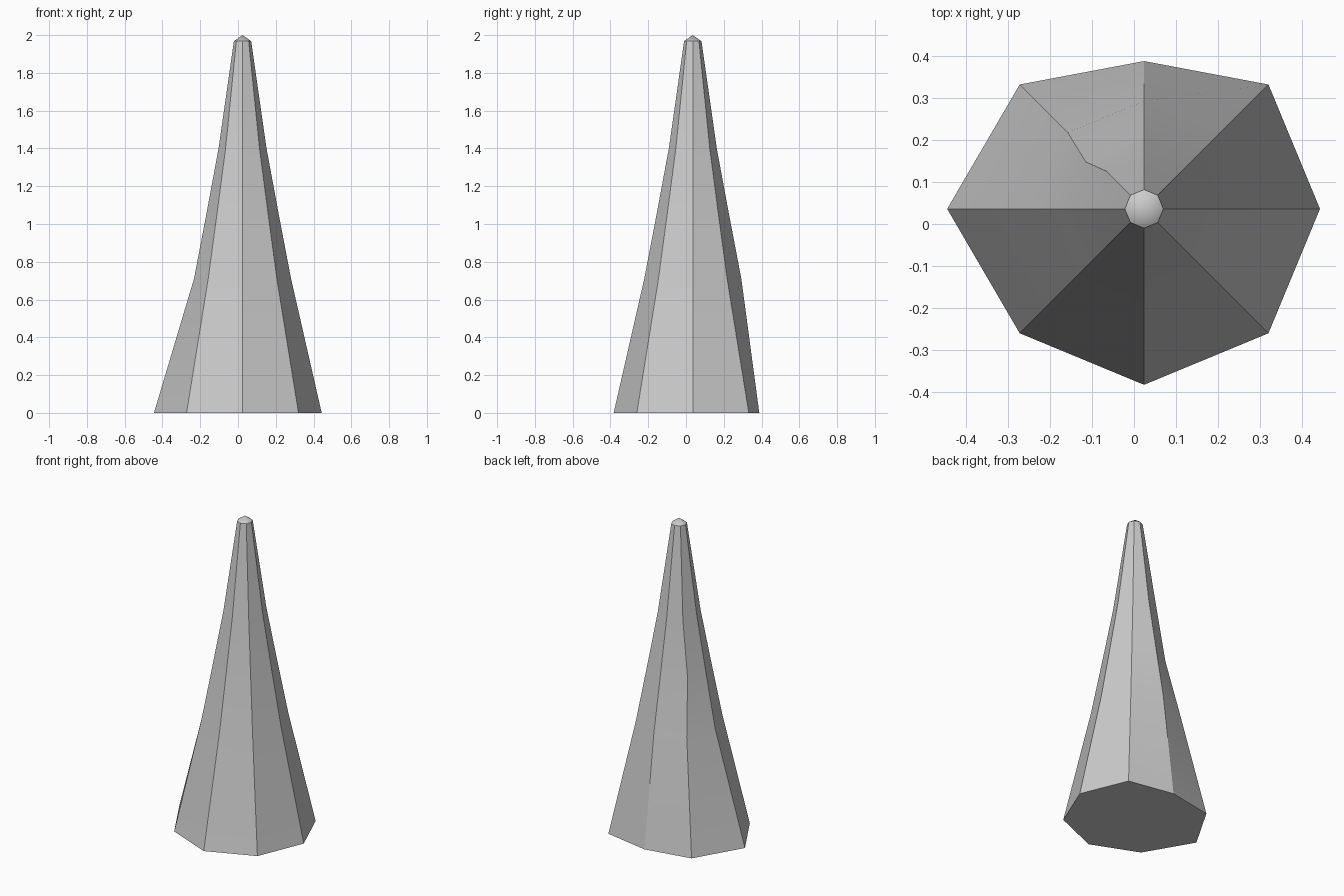
import bpy, bmesh, math

if "Cube" in bpy.data.objects:
    bpy.data.objects.remove(bpy.data.objects["Cube"])

CX, CY, SIDES = 0.024, 0.036, 8
# (height, radius) of each ring from the base to the tip
PROFILE = [(0, 0.419), (0.71, 0.257), (1.05, 0.192), (1.4, 0.127), (1.968, 0.046)]
# (ring, side): small irregularities in the hewn surface
NUDGE = {(0, 4): (-0.05, 0), (0, 2): (0, -0.067), (2, 3): (-0.003, -0.024)}

bm = bmesh.new()
rings = []
for i, (z, r) in enumerate(PROFILE):
    ring = []
    for s in range(SIDES):
        a = math.tau * s / SIDES
        dx, dy = NUDGE.get((i, s), (0, 0))
        ring.append(bm.verts.new((CX + r * math.cos(a) + dx, CY + r * math.sin(a) + dy, z)))
    rings.append(ring)

# Tapering sides
for lo, hi in zip(rings, rings[1:]):
    for s in range(SIDES):
        n = (s + 1) % SIDES
        bm.faces.new((lo[s], lo[n], hi[n], hi[s]))

# Flat underside and low pointed tip
bm.faces.new(rings[0][::-1])
apex = bm.verts.new((CX, CY, 2.0))
for s in range(SIDES):
    bm.faces.new((rings[-1][s], rings[-1][(s + 1) % SIDES], apex))

bmesh.ops.recalc_face_normals(bm, faces=bm.faces[:])
mesh = bpy.data.meshes.new("spike")
bm.to_mesh(mesh)
bm.free()
spike = bpy.data.objects.new("spike", mesh)
bpy.context.collection.objects.link(spike)

# Keep the facet edges crisp, soften the shallow bends
bpy.context.view_layer.objects.active = spike
spike.select_set(True)
bpy.ops.object.shade_smooth_by_angle(angle=math.radians(30))
